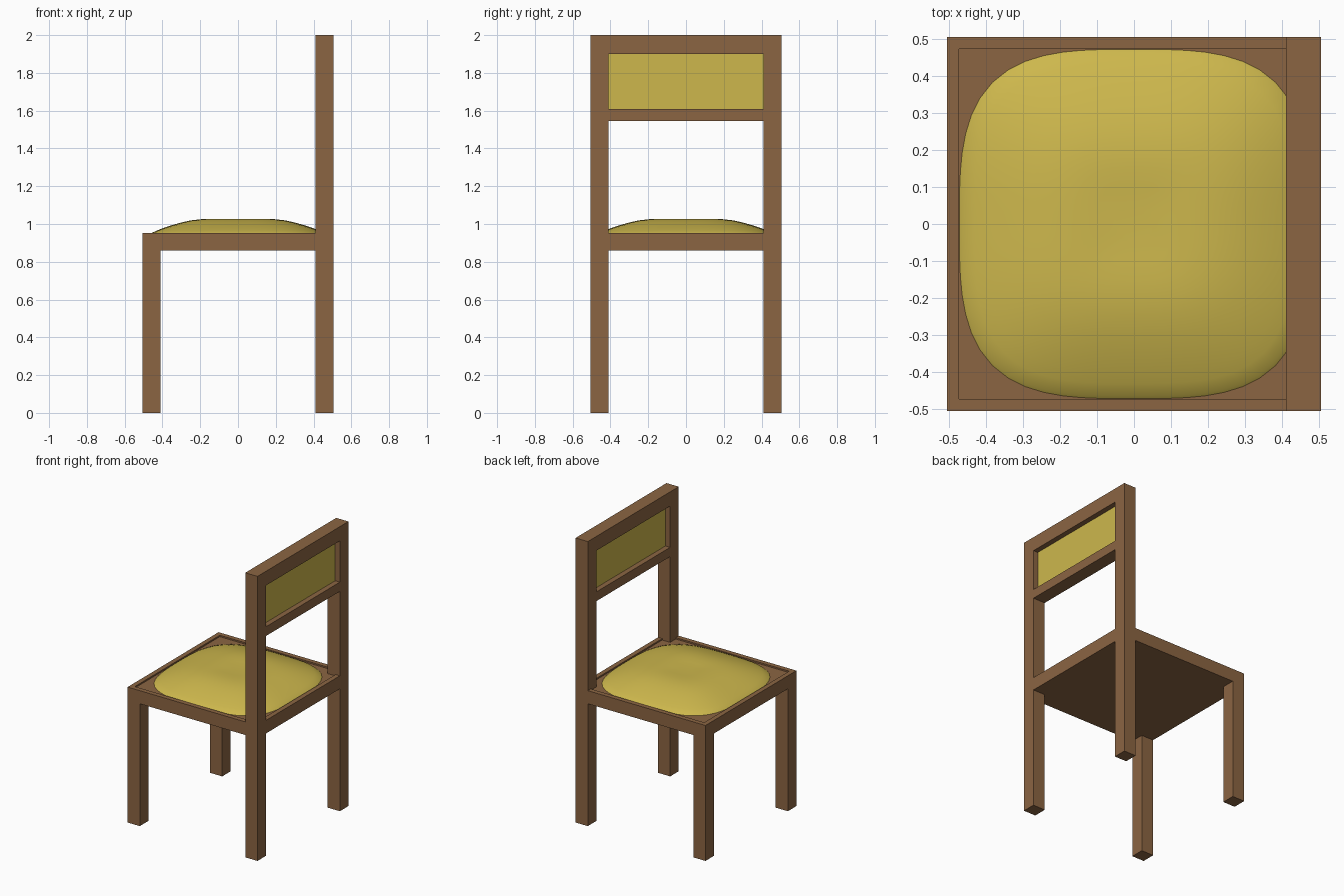
import bpy, bmesh, math
from mathutils import Vector

cube = bpy.data.objects.get("Cube")
if cube:
    bpy.data.objects.remove(cube, do_unlink=True)


def material(name, rgb):
    mat = bpy.data.materials.new(name)
    mat.use_nodes = True
    mat.diffuse_color = (*rgb, 1)
    mat.node_tree.nodes["Principled BSDF"].inputs["Base Color"].default_value = (*rgb, 1)
    return mat


wood = material("brown wood", (0.26, 0.13, 0.055))
fabric = material("yellow fabric", (0.61, 0.475, 0.073))


def add_object(name, bm, mat):
    bmesh.ops.recalc_face_normals(bm, faces=bm.faces)
    mesh = bpy.data.meshes.new(name)
    bm.to_mesh(mesh)
    bm.free()
    mesh.materials.append(mat)
    obj = bpy.data.objects.new(name, mesh)
    bpy.context.collection.objects.link(obj)
    return obj


def box_mesh(low, high):
    bm = bmesh.new()
    bmesh.ops.create_cube(bm, size=1)
    low, high = Vector(low), Vector(high)
    for v in bm.verts:
        v.co = (low + high) / 2 + v.co * (high - low)
    return bm


def box(name, low, high, mat=wood):
    return add_object(name, box_mesh(low, high), mat)


HALF = 0.505        # half the width of the chair
INNER = 0.41        # inner side of the legs
SEAT_LOW, SEAT_TOP, SEAT_FLOOR = 0.86, 0.952, 0.942

# Legs: short pair at -x, tall pair carrying the backrest at +x
for side, word in ((-1, "near"), (1, "far")):
    y0, y1 = sorted((side * INNER, side * HALF))
    box(f"short_leg_{word}", (-HALF, y0, 0), (-INNER, y1, SEAT_LOW))
    box(f"tall_leg_{word}", (INNER, y0, 0), (HALF, y1, 2))

# Seat board with a shallow recess inside its rim
bm = box_mesh((-HALF, -HALF, SEAT_LOW), (HALF, HALF, SEAT_TOP))
bm.faces.ensure_lookup_table()
top = max(bm.faces, key=lambda f: f.calc_center_median().z)
bmesh.ops.inset_region(bm, faces=[top], thickness=HALF - 0.458)
floor = bmesh.ops.extrude_face_region(bm, geom=[top])
bmesh.ops.delete(bm, geom=[top], context="FACES_ONLY")
for v in floor["geom"]:
    if isinstance(v, bmesh.types.BMVert):
        v.co.z = SEAT_FLOOR
add_object("seat_board", bm, wood)

# Backrest rails and the padded panel set back between them
box("backrest_top_rail", (INNER, -INNER, 1.9), (HALF, INNER, 2))
box("backrest_lower_rail", (INNER, -INNER, 1.545), (HALF, INNER, 1.61))
box("backrest_panel", (0.447, -INNER, 1.61), (0.468, INNER, 1.9), fabric)

# Cushion: rounded-square rings that rise to a slightly dished top
profile = [(0.478, 0.935), (0.463, 0.95), (0.43, 0.965), (0.40, 0.977),
           (0.35, 0.994), (0.30, 1.008), (0.25, 1.019), (0.20, 1.025),
           (0.15, 1.027), (0.10, 1.025), (0.05, 1.023)]
POWER, SIDES = 3.3, 64
bm = bmesh.new()
rings = []
for radius, z in profile:
    ring = []
    for i in range(SIDES):
        c = math.cos(math.tau * i / SIDES)
        s = math.sin(math.tau * i / SIDES)
        k = radius / (abs(c) ** POWER + abs(s) ** POWER) ** (1 / POWER)
        ring.append(bm.verts.new((c * k, s * k, z)))
    rings.append(ring)
for outer, inner in zip(rings, rings[1:]):
    for i in range(SIDES):
        j = (i + 1) % SIDES
        bm.faces.new((outer[i], outer[j], inner[j], inner[i]))
bm.faces.new(rings[-1])
bm.faces.new(list(reversed(rings[0])))
cushion = add_object("seat_cushion", bm, fabric)
bpy.ops.object.select_all(action="DESELECT")
cushion.select_set(True)
bpy.context.view_layer.objects.active = cushion
bpy.ops.object.shade_smooth_by_angle(angle=math.radians(40))
